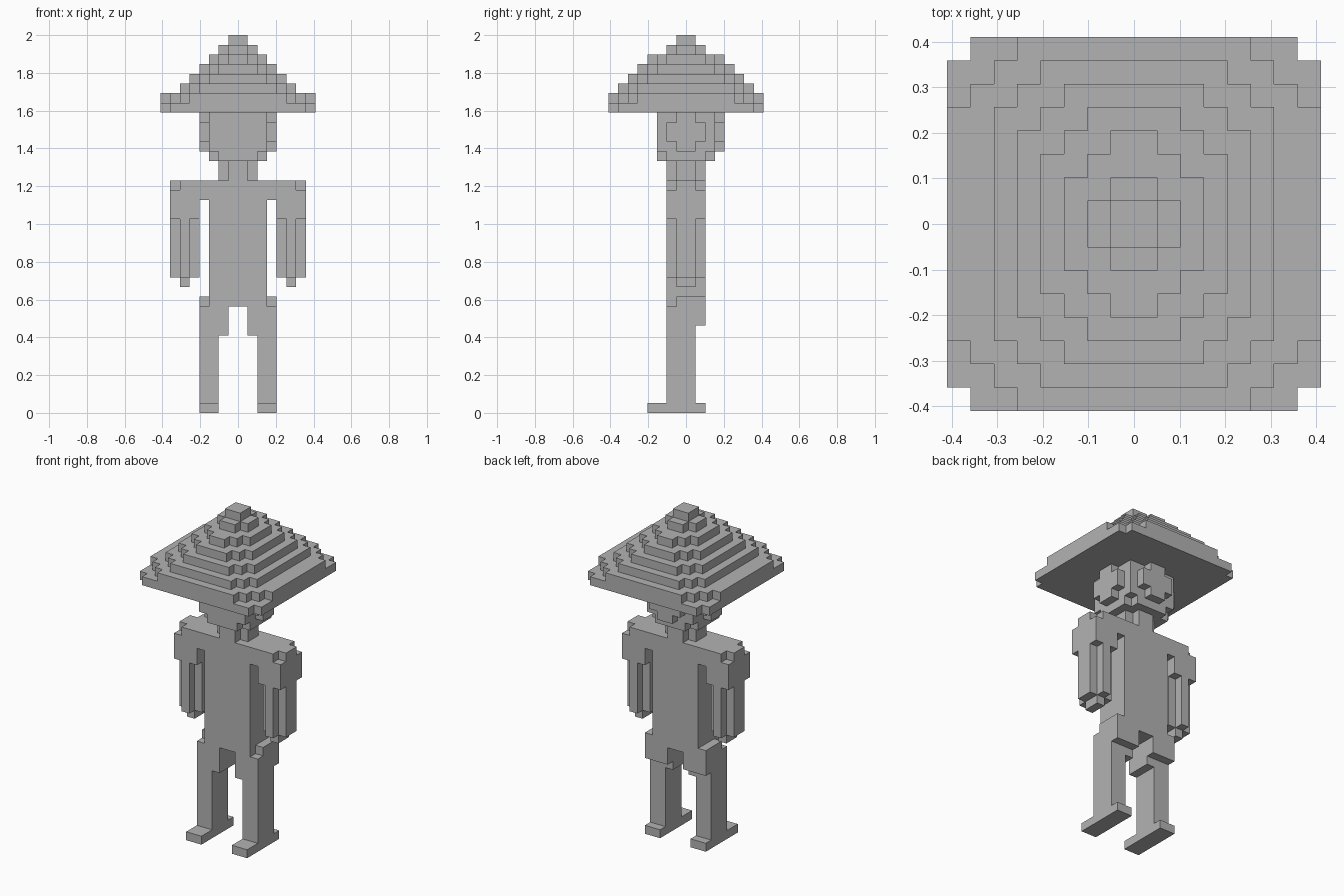
import bpy
import bmesh
from itertools import product
from mathutils import Vector

cube = bpy.data.objects.get("Cube")
if cube:
    bpy.data.objects.remove(cube, do_unlink=True)

UNIT = 2 / 39  # edge length of one block

grey = bpy.data.materials.new("plain grey")
grey.use_nodes = True
grey.diffuse_color = (0.45, 0.45, 0.45, 1)
grey.node_tree.nodes["Principled BSDF"].inputs["Base Color"].default_value = grey.diffuse_color


def box(x0, x1, y0, y1, z0, z1):
    """Set of unit blocks filling a box."""
    return set(product(range(x0, x1), range(y0, y1), range(z0, z1)))


def stepped(z0, z1, *halves):
    """Centred layer with stepped corners: union of (half x, half y) boxes."""
    return set().union(*(box(-a, a, -b, b, z0, z1) for a, b in halves))


def mirrored(cells):
    return {(-x - 1, y, z) for x, y, z in cells}


def build(name, cells):
    """Skin a set of blocks with one clean outer surface."""
    bm = bmesh.new()
    for cell in cells:
        for axis, side in product(range(3), (0, 1)):
            near = list(cell)
            near[axis] += 2 * side - 1
            if tuple(near) in cells:
                continue
            u, v = (axis + 1) % 3, (axis + 2) % 3
            corners = []
            for du, dv in ((0, 0), (1, 0), (1, 1), (0, 1)):
                p = Vector(cell)
                p[axis] += side
                p[u] += du
                p[v] += dv
                corners.append(bm.verts.new(p * UNIT))
            bm.faces.new(corners if side else corners[::-1])
    bmesh.ops.remove_doubles(bm, verts=bm.verts, dist=UNIT / 100)
    bmesh.ops.dissolve_limit(bm, angle_limit=0.01, verts=bm.verts, edges=bm.edges)
    mesh = bpy.data.meshes.new(name)
    bm.to_mesh(mesh)
    bm.free()
    mesh.materials.append(grey)
    bpy.context.collection.objects.link(bpy.data.objects.new(name, mesh))


# Wide hat: flat brim, then shrinking stepped layers up to the tip
hat = stepped(31, 32, (8, 7), (7, 8))
hat |= stepped(32, 33, (8, 5), (7, 6), (6, 7), (5, 8))
for i in range(4):
    hat |= stepped(33 + i, 34 + i, (6 - i, 5 - i), (5 - i, 6 - i), (4 - i, 7 - i))
hat |= stepped(37, 38, (2, 1), (1, 2)) | stepped(38, 39, (1, 1))
build("hat", hat)

# Head: block with rounded plates on the sides, back and chin
side_plate = box(3, 4, -2, 2, 28, 30) | box(3, 4, -1, 1, 27, 31)
back_plate = {(y, x, z) for x, y, z in side_plate}
head = box(-3, 3, -3, 3, 27, 31) | stepped(26, 27, (3, 2), (2, 3))
head |= side_plate | mirrored(side_plate) | back_plate
build("head", head)

# Neck and torso
build("neck", stepped(24, 26, (2, 1), (1, 2)))
build("torso", box(-3, 3, -2, 2, 11, 24))

# Arm: shoulder with notched corners, slimmer forearm, hand
arm = box(3, 7, -2, 2, 22, 24) | box(4, 7, -2, 2, 20, 22)
arm -= box(6, 7, -2, -1, 23, 24) | box(6, 7, 1, 2, 23, 24)
arm |= box(4, 7, -1, 1, 14, 20) | box(5, 6, -2, 2, 14, 20)
arm |= box(5, 6, -1, 1, 13, 14)

# Leg: hip, inner thigh, seat, shin and long foot
leg = box(3, 4, -1, 2, 11, 12) | box(1, 4, -2, 2, 9, 11)
leg |= box(1, 4, -2, 1, 8, 9) | box(2, 4, -2, 1, 1, 8)
leg |= box(2, 4, -4, 2, 0, 1)

for part, cells in (("arm", arm), ("leg", leg)):
    build("left_" + part, cells)
    build("right_" + part, mirrored(cells))
